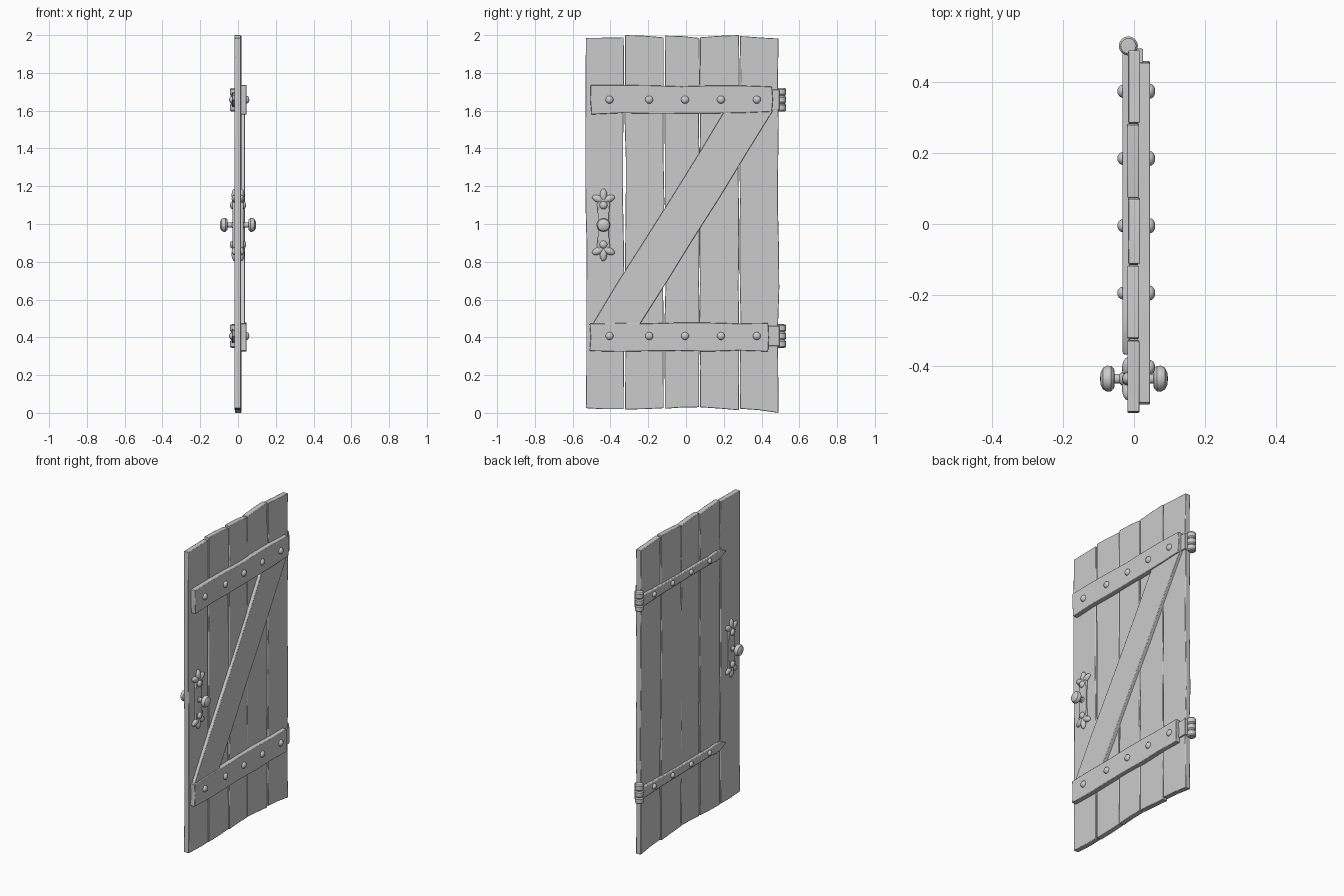
import bpy, bmesh, math, random
from mathutils import Matrix, Vector

random.seed(4)
if "Cube" in bpy.data.objects:
    bpy.data.objects.remove(bpy.data.objects["Cube"])

grey = bpy.data.materials.new("plain_grey")
grey.use_nodes = True
GREY = (0.6, 0.6, 0.6, 1)
grey.diffuse_color = GREY
grey.node_tree.nodes["Principled BSDF"].inputs["Base Color"].default_value = GREY


def finish(name, bm, bevel=0, smooth=True):
    bmesh.ops.recalc_face_normals(bm, faces=bm.faces)
    mesh = bpy.data.meshes.new(name)
    bm.to_mesh(mesh)
    bm.free()
    mesh.materials.append(grey)
    ob = bpy.data.objects.new(name, mesh)
    bpy.context.collection.objects.link(ob)
    if bevel:
        mod = ob.modifiers.new("worn_edges", "BEVEL")
        mod.width = bevel
        mod.segments = 2
        mod.limit_method = "ANGLE"
        mod.angle_limit = math.radians(40)
    if smooth:
        bpy.ops.object.select_all(action="DESELECT")
        ob.select_set(True)
        bpy.context.view_layer.objects.active = ob
        bpy.ops.object.shade_smooth_by_angle(angle=math.radians(35))
    return ob


def slab(name, outline, x0, x1, bevel=0.003):
    """Extrude an outline given in (y, z) from x0 to x1."""
    bm = bmesh.new()
    face = bm.faces.new([bm.verts.new((x0, y, z)) for y, z in outline])
    new = bmesh.ops.extrude_face_region(bm, geom=[face])["geom"]
    bmesh.ops.translate(bm, vec=(x1 - x0, 0, 0),
                        verts=[v for v in new if isinstance(v, bmesh.types.BMVert)])
    return finish(name, bm, bevel)


def wobbly(a, b, steps, amount):
    """Points from a towards b, pushed sideways a little, without b itself."""
    a, b = Vector(a), Vector(b)
    side = Vector((a.y - b.y, b.x - a.x)).normalized()
    points = [a]
    for i in range(1, steps):
        points.append(a.lerp(b, i / steps) + side * random.uniform(-amount, amount))
    return points


def board(name, corners, x0, x1, steps, amount):
    """Rough-sawn board: sides 1 and 3 are long, sides 0 and 2 are the ends."""
    outline = []
    for i in range(4):
        n = steps if i % 2 else 2
        outline += wobbly(corners[i], corners[(i + 1) % 4], n, amount)
    return slab(name, outline, x0, x1)


def lathe(name, profile, place, axis="X", sides=16):
    """Turn (radius, distance) points around an axis; axis sign sets direction."""
    bm = bmesh.new()
    verts = [bm.verts.new((r, 0, h)) for r, h in profile]
    edges = [bm.edges.new(p) for p in zip(verts, verts[1:])]
    bmesh.ops.spin(bm, geom=verts + edges, cent=(0, 0, 0), axis=(0, 0, 1),
                   angle=math.tau, steps=sides, use_duplicate=False)
    bmesh.ops.remove_doubles(bm, verts=bm.verts, dist=0.0002)
    if axis != "Z":
        turn = math.pi / 2 if axis == "X" else -math.pi / 2
        bm.transform(Matrix.Rotation(turn, 4, "Y"))
    bm.transform(Matrix.Translation(place))
    return finish(name, bm)


def rivet(name, x, y, z, side, r=0.021, h=0.015):
    dome = [(r, -0.008)] + [(r * math.cos(t), h * math.sin(t))
                            for t in (i * math.pi / 8 for i in range(5))]
    return lathe(name, dome, (x, y, z), "X" if side > 0 else "-X", 12)


# Door planks: left edge, right edge, bottom heights, top heights
planks = [(-0.53, -0.33, 0.025, 0.02, 1.985, 1.988),
          (-0.322, -0.118, 0.018, 0.025, 2.0, 1.988),
          (-0.112, 0.07, 0.022, 0.03, 1.997, 1.985),
          (0.074, 0.28, 0.03, 0.014, 1.988, 2.0),
          (0.286, 0.49, 0.022, 0.0, 1.995, 1.982)]
for i, (y0, y1, b0, b1, t0, t1) in enumerate(planks):
    shift = random.uniform(-0.002, 0.002)
    board(f"plank_{i + 1}", [(y0, b0), (y1, b1), (y1, t1), (y0, t0)],
          -0.018 + shift, 0.016 + shift, 9, 0.004)

# Wooden Z brace on the +x face
board("top_batten", [(0.455, 1.595), (0.455, 1.727), (-0.505, 1.735), (-0.5, 1.58)],
      0.01, 0.045, 6, 0.005)
board("bottom_batten", [(0.435, 0.325), (0.435, 0.475), (-0.51, 0.472), (-0.51, 0.328)],
      0.01, 0.045, 6, 0.005)
board("diagonal_brace", [(-0.5, 0.46), (-0.25, 0.46), (0.46, 1.6), (0.205, 1.6)],
      0.01, 0.036, 5, 0.004)

# Iron hinges, straps and rivets
R = 0.027
knuckles = [(0, -0.063)]
for k in (-0.042, 0, 0.042):
    knuckles += [(R * 0.8, k - 0.02), (R, k - 0.013), (R, k + 0.013), (R * 0.8, k + 0.02)]
knuckles.append((0, 0.063))
for level, z in (("top", 1.658), ("bottom", 0.407)):
    lathe(f"{level}_hinge_barrel", knuckles, (-0.016, 0.503, z), "Z")
    slab(f"{level}_hinge_leaf", [(0.4, z - 0.053), (0.495, z - 0.053),
                                 (0.495, z + 0.053), (0.4, z + 0.053)], 0.006, 0.026)
    half = [(0.49, 0.038), (0.3, 0.031), (0.05, 0.027), (-0.2, 0.026),
            (-0.27, 0.032), (-0.32, 0.024)]
    outline = [(y, z - h) for y, h in half] + [(-0.37, z)]
    outline += [(y, z + h) for y, h in reversed(half)]
    slab(f"{level}_strap", outline, -0.033, -0.012, 0.005)
    for i, y in enumerate((-0.405, -0.195, -0.005, 0.185, 0.375)):
        rivet(f"{level}_batten_rivet_{i + 1}", 0.045, y, z, 1)
        if i:
            rivet(f"{level}_strap_rivet_{i}", -0.032, y, z, -1, 0.018)

# Handle plates with three-lobed ends and a knob on each face
HY, HZ = -0.437, 0.995
knob = [(0, 0), (0.022, 0), (0.014, 0.008), (0.014, 0.03), (0.027, 0.031),
        (0.036, 0.04), (0.037, 0.05), (0.031, 0.062), (0.018, 0.069), (0, 0.071)]
for face, side in (("right", 1), ("left", -1)):
    half = [(0.033, 0), (0.03, 0.06), (0.034, 0.11), (0.025, 0.135)]
    corners = [(s * w, t * h) for s, t in ((1, 1), (-1, 1), (-1, -1), (1, -1))
               for w, h in (half[1:] if s * t > 0 else half[:0:-1])]
    slab(f"{face}_handle_plate", [(HY + a, HZ + b) for a, b in corners],
         side * 0.01, side * 0.028, 0.004)
    for end, s in (("top", 1), ("bottom", -1)):
        for j, tilt in enumerate((-1.15, 0, 1.15)):
            bm = bmesh.new()
            bmesh.ops.create_uvsphere(bm, u_segments=12, v_segments=8, radius=1)
            bm.transform(Matrix.Translation((side * 0.018, HY, HZ + s * 0.125))
                         @ Matrix.Rotation(tilt, 4, "X")
                         @ Matrix.Translation((0, 0, s * 0.032))
                         @ Matrix.Diagonal((0.016, 0.019, 0.035 - 0.002 * abs(tilt), 1)))
            finish(f"{face}_handle_{end}_lobe_{j + 1}", bm)
        rivet(f"{face}_handle_{end}_rivet", side * 0.028, HY, HZ + s * 0.104, side)
    lathe(f"{face}_knob", knob, (side * 0.025, HY, HZ), "X" if side > 0 else "-X", 20)
